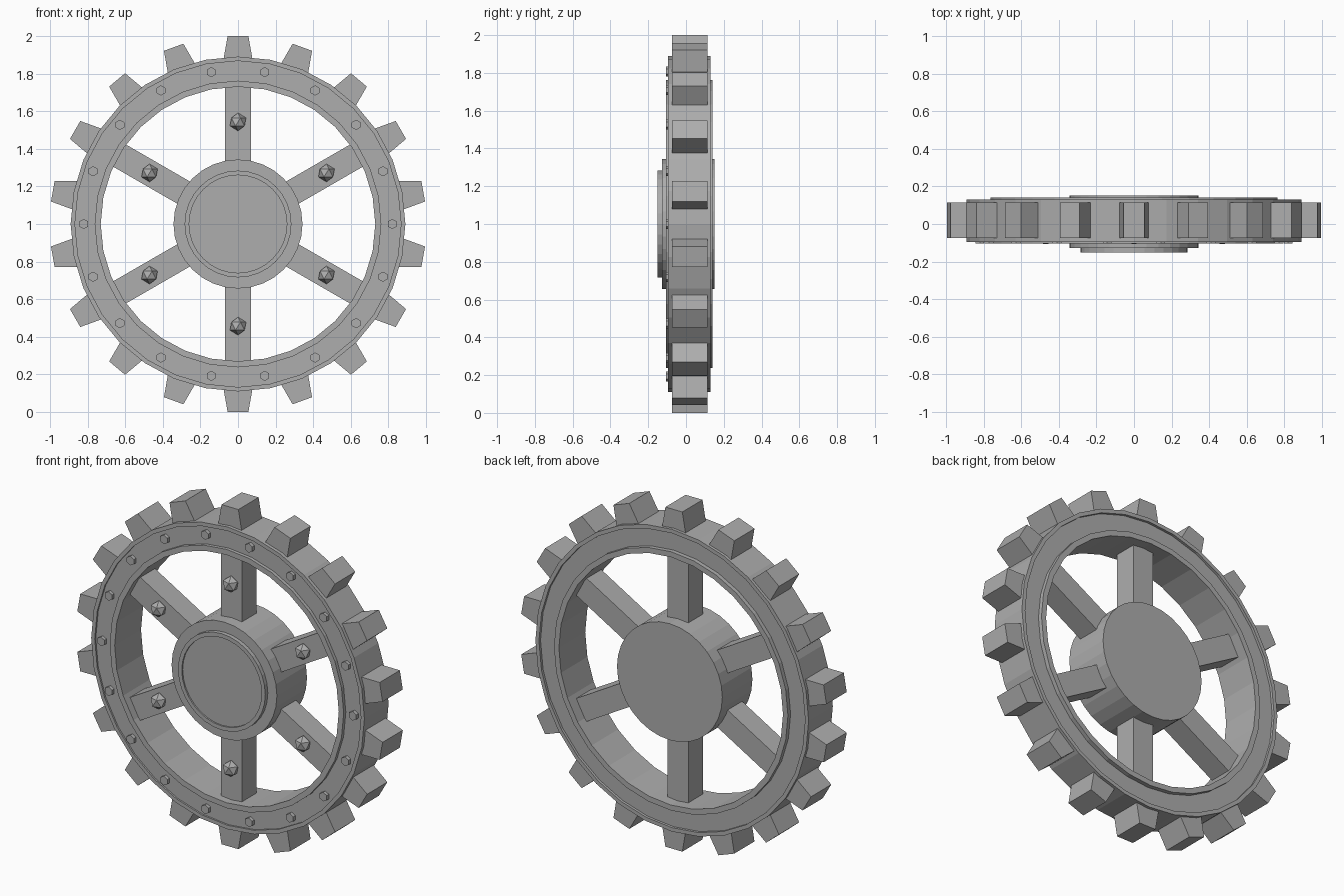
import bpy, bmesh, math
from mathutils import Matrix, Vector

cube = bpy.data.objects.get("Cube")
if cube:
    bpy.data.objects.remove(cube, do_unlink=True)

CENTRE = Vector((0, 0, 1))

steel = bpy.data.materials.new("grey_steel")
steel.use_nodes = True
GREY = (0.42, 0.42, 0.42, 1)
steel.diffuse_color = GREY
steel.node_tree.nodes["Principled BSDF"].inputs["Base Color"].default_value = GREY


def finish(name, bm):
    bmesh.ops.recalc_face_normals(bm, faces=bm.faces)
    mesh = bpy.data.meshes.new(name)
    bm.to_mesh(mesh)
    bm.free()
    mesh.materials.append(steel)
    obj = bpy.data.objects.new(name, mesh)
    bpy.context.collection.objects.link(obj)
    return obj


def lathe(name, profile, closed, steps=32):
    """Turn a (radius, y) profile round the wheel's axle."""
    bm = bmesh.new()
    verts = [bm.verts.new((0, y, 1 + r)) for r, y in profile]
    pairs = list(zip(verts, verts[1:] + verts[:1]))
    edges = [bm.edges.new(p) for p in (pairs if closed else pairs[:-1])]
    bmesh.ops.spin(bm, geom=verts + edges, cent=CENTRE, axis=(0, 1, 0),
                   angle=math.tau, steps=steps, use_duplicate=False)
    bmesh.ops.remove_doubles(bm, verts=bm.verts, dist=0.0005)
    return finish(name, bm)


def radial_block(name, angle, r0, r1, half0, half1, y0, y1):
    """Block pointing outward from the axle, tapering from half0 to half1."""
    bm = bmesh.new()
    turn = Matrix.Translation(CENTRE) @ Matrix.Rotation(angle, 4, 'Y')
    outline = [(-half0, r0), (half0, r0), (half1, r1), (-half1, r1)]
    face = bm.faces.new([bm.verts.new(turn @ Vector((x, y0, z))) for x, z in outline])
    out = bmesh.ops.extrude_face_region(bm, geom=[face])["geom"]
    moved = [v for v in out if isinstance(v, bmesh.types.BMVert)]
    bmesh.ops.translate(bm, verts=moved, vec=(0, y1 - y0, 0))
    return finish(name, bm)


def on_wheel(angle, radius, y):
    return CENTRE + Vector((radius * math.sin(angle), y, radius * math.cos(angle)))


# Rim with raised outer and inner lips on both sides
lathe("rim", [(0.73, -0.105), (0.762, -0.105), (0.762, -0.085), (0.867, -0.085),
              (0.867, -0.095), (0.89, -0.095), (0.89, 0.13), (0.867, 0.13),
              (0.867, 0.115), (0.762, 0.115), (0.762, 0.14), (0.73, 0.14)], True)

# Hub with a stepped, dished front cap
lathe("hub", [(0, -0.143), (0.26, -0.143), (0.26, -0.152), (0.284, -0.152),
              (0.284, -0.128), (0.343, -0.128), (0.343, 0.152), (0, 0.152)], False)

# Teeth and the hexagonal bolts between them
for i in range(18):
    a = math.tau * i / 18
    radial_block(f"tooth_{i + 1}", a, 0.86, 1.0, 0.08, 0.055, -0.075, 0.113)
    bm = bmesh.new()
    place = Matrix.Translation(on_wheel(a + math.tau / 36, 0.82, -0.09)) @ Matrix.Rotation(math.pi / 2, 4, 'X')
    bmesh.ops.create_cone(bm, cap_ends=True, segments=6, radius1=0.027,
                          radius2=0.027, depth=0.03, matrix=place)
    finish(f"rim_bolt_{i + 1}", bm)

# Spokes with a faceted stud on each
for i in range(6):
    a = math.tau * i / 6
    radial_block(f"spoke_{i + 1}", a, 0.28, 0.76, 0.068, 0.068, -0.06, 0.076)
    bm = bmesh.new()
    bmesh.ops.create_icosphere(bm, subdivisions=1, radius=0.048,
                               matrix=Matrix.Translation(on_wheel(a, 0.543, -0.065)))
    finish(f"spoke_stud_{i + 1}", bm)
